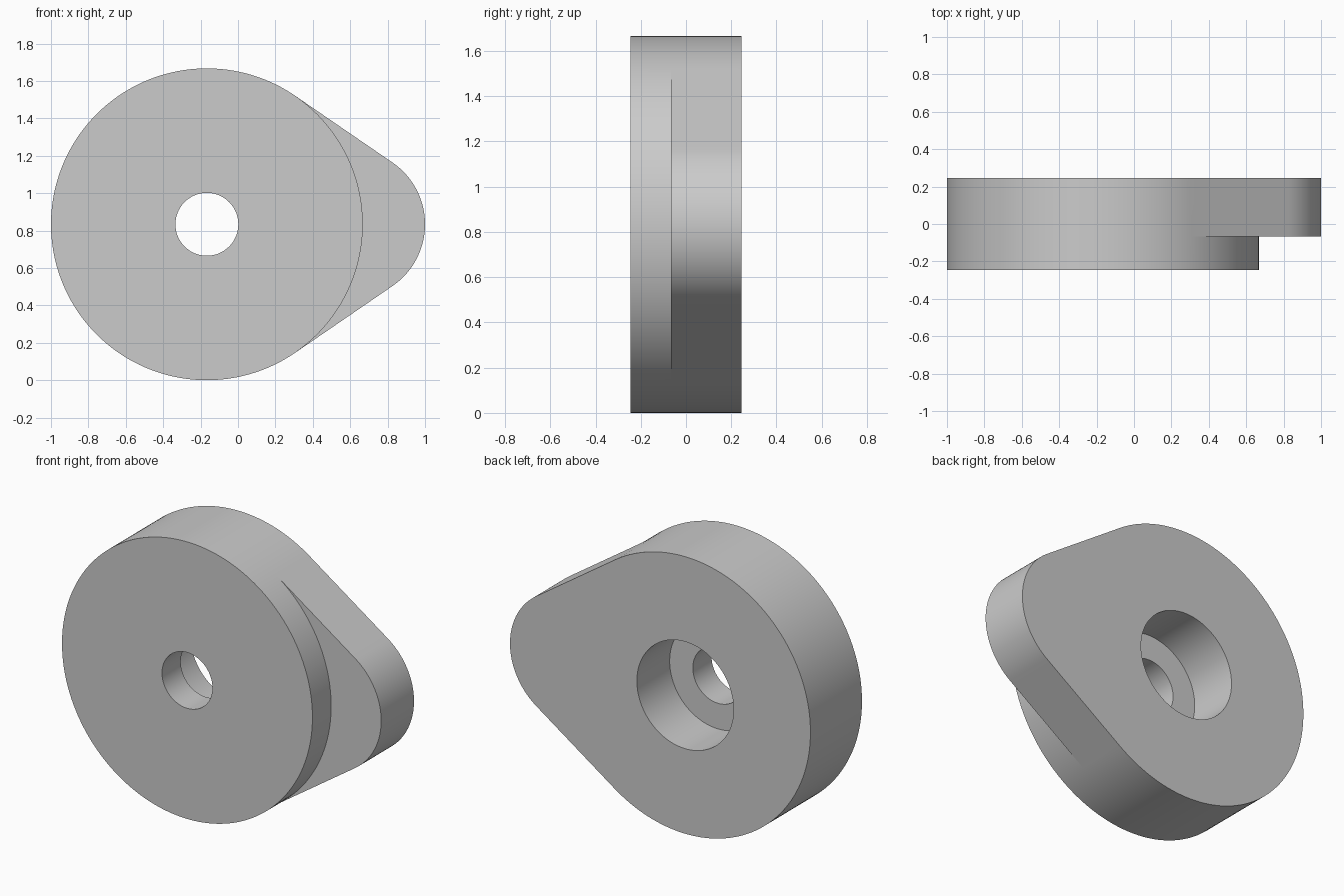
import bpy, bmesh, math
from mathutils import Vector

cube = bpy.data.objects.get("Cube")
if cube:
    bpy.data.objects.remove(cube, do_unlink=True)

R, NOSE_R, NOSE_D = 0.8335, 0.4, 0.7665    # disc radius, nose radius, nose offset
HOLE_R, BORE_R = 0.168, 0.322
CX, CZ = -0.1665, 0.8335
FRONT, STEP, BACK = -0.245, -0.067, 0.245
TANGENT = math.acos((R - NOSE_R) / NOSE_D)


def arc(cx, r, start, end, steps):
    return [Vector((cx + r * math.cos(t), r * math.sin(t)))
            for t in (start + (end - start) * i / steps for i in range(steps + 1))]


def flank(p, q, steps=16):
    return [p.lerp(q, i / steps) for i in range(1, steps)]


# Cam outline: round disc, two straight flanks and a rounded nose
disc_arc = arc(0, R, TANGENT, 2 * math.pi - TANGENT, 120)
nose_arc = arc(NOSE_D, NOSE_R, -TANGENT, TANGENT, 40)
outline = (disc_arc + flank(disc_arc[-1], nose_arc[0])
           + nose_arc + flank(nose_arc[-1], disc_arc[0]))


def circle(r):
    return [p.normalized() * r for p in outline]


# Closed chain of loops: front face, disc rim, step, cam rim, back face, bore, hole
chain = [(circle(HOLE_R), FRONT), (circle(R), FRONT), (circle(R), STEP),
         (outline, STEP), (outline, BACK), (circle(BORE_R), BACK),
         (circle(BORE_R), STEP), (circle(HOLE_R), STEP)]

bm = bmesh.new()
loops = [[bm.verts.new((CX + p.x, y, CZ + p.y)) for p in pts] for pts, y in chain]
n = len(outline)
for k, a in enumerate(loops):
    b = loops[(k + 1) % len(loops)]
    for i in range(n):
        j = (i + 1) % n
        bm.faces.new((a[i], a[j], b[j], b[i]))
bmesh.ops.remove_doubles(bm, verts=bm.verts, dist=0.00001)
bmesh.ops.recalc_face_normals(bm, faces=bm.faces)

mesh = bpy.data.meshes.new("cam_disc")
bm.to_mesh(mesh)
bm.free()
cam = bpy.data.objects.new("cam_disc", mesh)
bpy.context.collection.objects.link(cam)

# Plain grey finish
grey = bpy.data.materials.new("light_grey")
grey.use_nodes = True
grey.diffuse_color = (0.6, 0.6, 0.6, 1)
grey.node_tree.nodes["Principled BSDF"].inputs["Base Color"].default_value = (0.6, 0.6, 0.6, 1)
mesh.materials.append(grey)

bpy.ops.object.select_all(action="DESELECT")
cam.select_set(True)
bpy.context.view_layer.objects.active = cam
bpy.ops.object.shade_smooth_by_angle(angle=math.radians(30))
